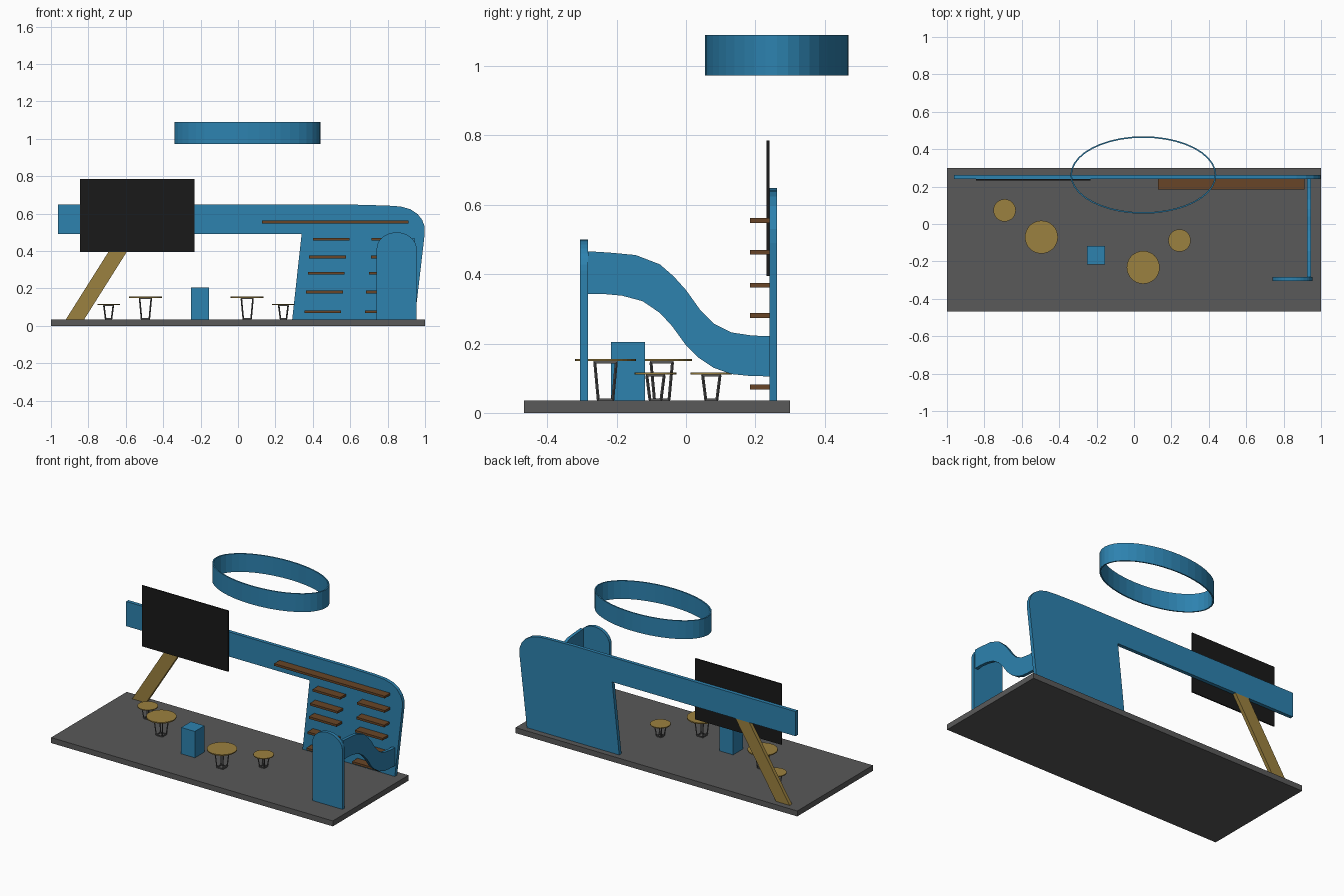
import bpy, bmesh
from math import sin, cos, pi
from mathutils import Vector

if "Cube" in bpy.data.objects:
    bpy.data.objects.remove(bpy.data.objects["Cube"])


def material(name, rgb):
    m = bpy.data.materials.new(name)
    m.diffuse_color = (*rgb, 1)
    m.use_nodes = True
    m.node_tree.nodes["Principled BSDF"].inputs["Base Color"].default_value = m.diffuse_color
    return m


BLUE = material("blue_paint", (0.026, 0.223, 0.429))
GREY = material("dark_grey", (0.1, 0.1, 0.1))
BLACK = material("black", (0.01, 0.01, 0.01))
WOOD = material("brown_wood", (0.14, 0.06, 0.02))
GOLD = material("light_wood", (0.33, 0.22, 0.05))
FLOOR = 0.035


def finish(name, bm, mat):
    bmesh.ops.recalc_face_normals(bm, faces=bm.faces)
    me = bpy.data.meshes.new(name)
    bm.to_mesh(me)
    bm.free()
    me.materials.append(mat)
    ob = bpy.data.objects.new(name, me)
    bpy.context.collection.objects.link(ob)
    return ob


def prism(name, points, depth, mat):
    """Extrude a planar loop of 3D points along the depth vector."""
    bm = bmesh.new()
    face = bm.faces.new([bm.verts.new(p) for p in points])
    new = bmesh.ops.extrude_face_region(bm, geom=[face], use_keep_orig=True)["geom"]
    bmesh.ops.translate(bm, vec=depth, verts=[v for v in new if isinstance(v, bmesh.types.BMVert)])
    return finish(name, bm, mat)


def box(name, x0, x1, y0, y1, z0, z1, mat):
    return prism(name, [(x0, y0, z0), (x1, y0, z0), (x1, y1, z0), (x0, y1, z0)], (0, 0, z1 - z0), mat)


def xz_panel(name, profile, y0, y1, mat):
    return prism(name, [(x, y0, z) for x, z in profile], (0, y1 - y0, 0), mat)


# Floor platform
box("floor", -1, 1, -0.467, 0.3, 0, FLOOR, GREY)

# Back wall with overhanging beam and rounded corner
xz_panel("back_wall", [
    (-0.962, 0.49), (-0.962, 0.648), (0.62, 0.648), (0.80, 0.643), (0.87, 0.638),
    (0.92, 0.624), (0.96, 0.598), (0.985, 0.566), (0.998, 0.53), (0.998, 0.49),
    (0.945, FLOOR), (0.29, FLOOR), (0.34, 0.49)], 0.24, 0.263, BLUE)

# Slanted support under the beam
xz_panel("slanted_support", [(-0.92, FLOOR), (-0.822, FLOOR), (-0.535, 0.49), (-0.633, 0.49)],
         0.24, 0.263, GOLD)

# Screen
box("screen", -0.845, -0.233, 0.232, 0.24, 0.395, 0.785, BLACK)

# Shelves
box("long_shelf", 0.127, 0.912, 0.185, 0.24, 0.548, 0.562, WOOD)
for i, (z, xl, xr) in enumerate([(0.463, 0.40, 0.715), (0.368, 0.38, 0.71), (0.281, 0.373, 0.70),
                                 (0.181, 0.364, 0.685), (0.075, 0.355, 0.68)]):
    for side, x in (("left", xl), ("right", xr)):
        box(f"shelf_{side}_{i + 1}", x, x + 0.197, 0.185, 0.24, z - 0.007, z + 0.007, WOOD)

# Arched front panel
arch = [(0.848 + 0.107 * cos(pi * i / 16), 0.41 + 0.09 * sin(pi * i / 16)) for i in range(17)]
xz_panel("arched_panel", [(0.741, FLOOR), (0.955, FLOOR)] + arch, -0.305, -0.283, BLUE)

# Wavy side panel
upper = [(-0.283, 0.466), (-0.22, 0.462), (-0.145, 0.455), (-0.075, 0.428), (-0.035, 0.393), (0, 0.354),
         (0.04, 0.298), (0.08, 0.257), (0.13, 0.232), (0.19, 0.223), (0.24, 0.221)]
lower = [(0.24, 0.105), (0.18, 0.107), (0.13, 0.112), (0.08, 0.13), (0.035, 0.16), (0, 0.195),
         (-0.04, 0.25), (-0.075, 0.288), (-0.125, 0.322), (-0.185, 0.338), (-0.24, 0.343), (-0.283, 0.342)]
prism("wavy_side_panel", [(0.926, y, z) for y, z in upper + lower], (0.02, 0, 0), BLUE)

# Counter block
box("counter", -0.252, -0.155, -0.216, -0.118, FLOOR, 0.204, BLUE)

# Hanging oval ring
bm = bmesh.new()
N = 40
loops = [[bm.verts.new((0.05 + rx * cos(2 * pi * i / N), 0.262 + ry * sin(2 * pi * i / N), z)) for i in range(N)]
         for rx, ry, z in ((0.39, 0.207, 0.973), (0.39, 0.207, 1.09), (0.382, 0.199, 1.09), (0.382, 0.199, 0.973))]
for k in range(4):
    a, b = loops[k], loops[(k + 1) % 4]
    for i in range(N):
        j = (i + 1) % N
        bm.faces.new((a[i], a[j], b[j], b[i]))
finish("hanging_ring", bm, BLUE)


def add_bar(bm, a, b, w):
    a, b = Vector(a), Vector(b)
    rot = (b - a).to_track_quat('Z', 'Y').to_matrix().to_4x4()
    v = bmesh.ops.create_cube(bm, size=1)["verts"]
    bmesh.ops.scale(bm, vec=(w, w, (b - a).length), verts=v)
    bmesh.ops.transform(bm, matrix=rot, verts=v)
    bmesh.ops.translate(bm, vec=(a + b) / 2, verts=v)


# Round tables and stools on tapered wire frames
def table(name, x, y, r, top, thick, wide, narrow):
    bm = bmesh.new()
    v = bmesh.ops.create_cone(bm, cap_ends=True, segments=32, radius1=r, radius2=r, depth=thick)["verts"]
    bmesh.ops.translate(bm, vec=(x, y, top - thick / 2), verts=v)
    finish(name + "_top", bm, GOLD)
    bm = bmesh.new()
    w = 0.006
    corners = [(-1, -1), (1, -1), (1, 1), (-1, 1)]
    hi = [(x + wide * i, y + wide * j, top - thick - w / 2) for i, j in corners]
    lo = [(x + narrow * i, y + narrow * j, FLOOR + w / 2) for i, j in corners]
    for k in range(4):
        add_bar(bm, lo[k], hi[k], w)
        add_bar(bm, hi[k], hi[(k + 1) % 4], w)
        add_bar(bm, lo[k], lo[(k + 1) % 4], w)
    finish(name + "_frame", bm, GREY)


table("left_table", -0.495, -0.07, 0.088, 0.156, 0.007, 0.031, 0.021)
table("right_table", 0.049, -0.232, 0.088, 0.156, 0.007, 0.031, 0.021)
table("left_stool", -0.692, 0.073, 0.06, 0.116, 0.005, 0.025, 0.016)
table("right_stool", 0.243, -0.088, 0.06, 0.116, 0.005, 0.025, 0.016)
